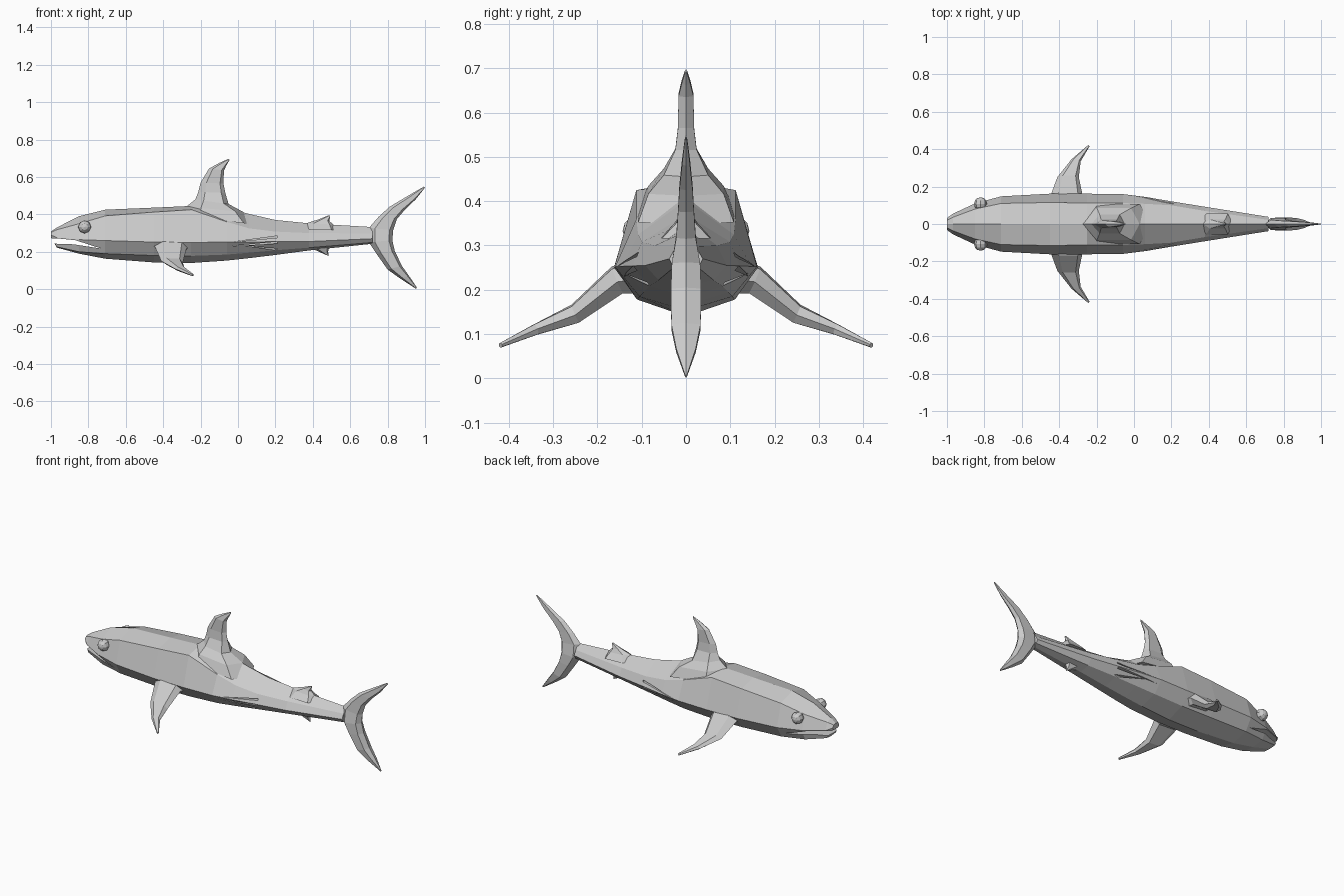
import bpy, bmesh
from mathutils import Vector


def make(name, rings):
    """Loft a skin through closed rings and cap both ends."""
    bm = bmesh.new()
    rows = [[bm.verts.new(p) for p in r] for r in rings]
    n = len(rows[0])
    for a, b in zip(rows, rows[1:]):
        for i in range(n):
            j = (i + 1) % n
            bm.faces.new((a[i], a[j], b[j], b[i]))
    bm.faces.new(rows[0])
    bm.faces.new(rows[-1])
    bmesh.ops.recalc_face_normals(bm, faces=bm.faces)
    me = bpy.data.meshes.new(name)
    bm.to_mesh(me)
    bm.free()
    ob = bpy.data.objects.new(name, me)
    bpy.context.collection.objects.link(ob)
    return ob


def fin(name, sections, across=(0, 1, 0)):
    """Section = leading point, trailing point, half thickness."""
    n = Vector(across).normalized()
    rings = []
    for lead, trail, t in sections:
        a, b = Vector(lead), Vector(trail)
        p, q = a.lerp(b, 0.25), a.lerp(b, 0.85)
        rings.append([a, p + n * t, q + n * t, b, q - n * t, p - n * t])
    return make(name, rings)


def upright(name, rows):
    """Fin in the middle plane: (lead x, z, trail x, z, half thickness)."""
    return fin(name, [((a, 0, b), (c, 0, d), t) for a, b, c, d, t in rows])


def cut(target, cutter):
    m = target.modifiers.new("cut", "BOOLEAN")
    m.operation, m.solver, m.object = "DIFFERENCE", "EXACT", cutter
    cutter.hide_render = True
    cutter.hide_set(True)


# Body: x, top z, shoulder y z, widest y z, belly y z, bottom z
stations = [
    (-1.00, .308, .020, .304, .032, .290, .026, .278, .275),
    (-0.968, .330, .036, .318, .055, .275, .045, .226, .222),
    (-0.85, .390, .080, .350, .110, .265, .080, .200, .190),
    (-0.71, .425, .110, .392, .148, .260, .105, .190, .163),
    (-0.45, .436, .115, .412, .162, .252, .112, .180, .143),
    (-0.25, .445, .112, .425, .162, .250, .110, .178, .140),
    (-0.06, .435, .112, .360, .160, .252, .105, .185, .153),
    (0.06, .402, .108, .325, .145, .253, .095, .195, .166),
    (0.20, .370, .100, .308, .121, .254, .082, .208, .183),
    (0.38, .352, .070, .300, .092, .255, .062, .222, .207),
    (0.72, .332, .022, .298, .038, .270, .028, .250, .243),
]
rings = []
for x, top, sy, sz, wy, wz, by, bz, bot in stations:
    half = [(sy, sz), (wy, wz), (by, bz)]
    ring = [(x, 0, top)] + [(x, y, z) for y, z in half] + [(x, 0, bot)]
    ring += [(x, -y, z) for y, z in reversed(half)]
    rings.append(ring)
body = make("body", rings)

# Open mouth
mouth = [(-1.1, .272), (-.97, .272), (-.87, .262), (-.73, .217),
         (-.88, .240), (-.97, .243), (-1.1, .243)]
cut(body, make("mouth_cutter", [[(x, y, z) for x, z in mouth] for y in (-.3, .3)]))

# Gill slits
slits = [(-.03, .252, .21, .280), (-.05, .230, .21, .249), (.0, .238, .21, .212)]
for s in (-1, 1):
    for i, (x0, z0, x1, z1) in enumerate(slits):
        tri = [(x0, z0), (x1, z1 + .005), (x1, z1 - .005)]
        cut(body, make(f"gill_cutter_{i}_{s}",
                       [[(x, s * y, z) for x, z in tri] for y in (.085, .2)]))

# Dorsal fin with flared base
upright("dorsal_fin", [
    (-.30, .395, .09, .345, .108), (-.275, .442, .03, .412, .085),
    (-.228, .480, -.05, .455, .050), (-.212, .520, -.068, .515, .024),
    (-.20, .570, -.078, .565, .018), (-.155, .645, -.075, .635, .017),
    (-.10, .675, -.062, .662, .010), (-.048, .698, -.046, .690, .002)])

# Small rear fins
upright("rear_dorsal_fin", [(.34, .320, .53, .315, .055), (.37, .354, .51, .345, .025),
                            (.43, .373, .488, .365, .013), (.488, .396, .493, .388, .003)])
upright("anal_fin", [(.36, .245, .51, .250, .045), (.40, .215, .488, .225, .022),
                     (.44, .197, .482, .203, .012), (.478, .180, .484, .178, .003)])

# Tail fin, lower tip to upper tip
upright("tail_fin", [
    (.952, .002, .957, .008, .002), (.87, .055, .915, .070, .022),
    (.80, .105, .876, .125, .033), (.74, .190, .838, .205, .034),
    (.70, .250, .825, .262, .032), (.70, .328, .830, .315, .022),
    (.75, .385, .850, .375, .018), (.81, .440, .892, .425, .015),
    (.91, .500, .950, .480, .009), (.993, .548, 1.0, .543, .002)])

# Pectoral fins and eyes, mirrored
for s, side in ((1, "left"), (-1, "right")):
    fin("pectoral_fin_" + side, [
        ((-.47, s * .10, .235), (-.25, s * .10, .225), .040),
        ((-.445, s * .155, .228), (-.275, s * .155, .218), .030),
        ((-.41, s * .25, .150), (-.295, s * .25, .143), .020),
        ((-.335, s * .345, .108), (-.285, s * .335, .112), .012),
        ((-.245, s * .422, .073), (-.238, s * .415, .077), .005)],
        (0, s * .45, 1))
    bpy.ops.mesh.primitive_uv_sphere_add(segments=8, ring_count=6, radius=.035,
                                         location=(-.82, s * .108, .333),
                                         rotation=(1.5708, 0, 0))
    bpy.context.object.name = "eye_" + side
